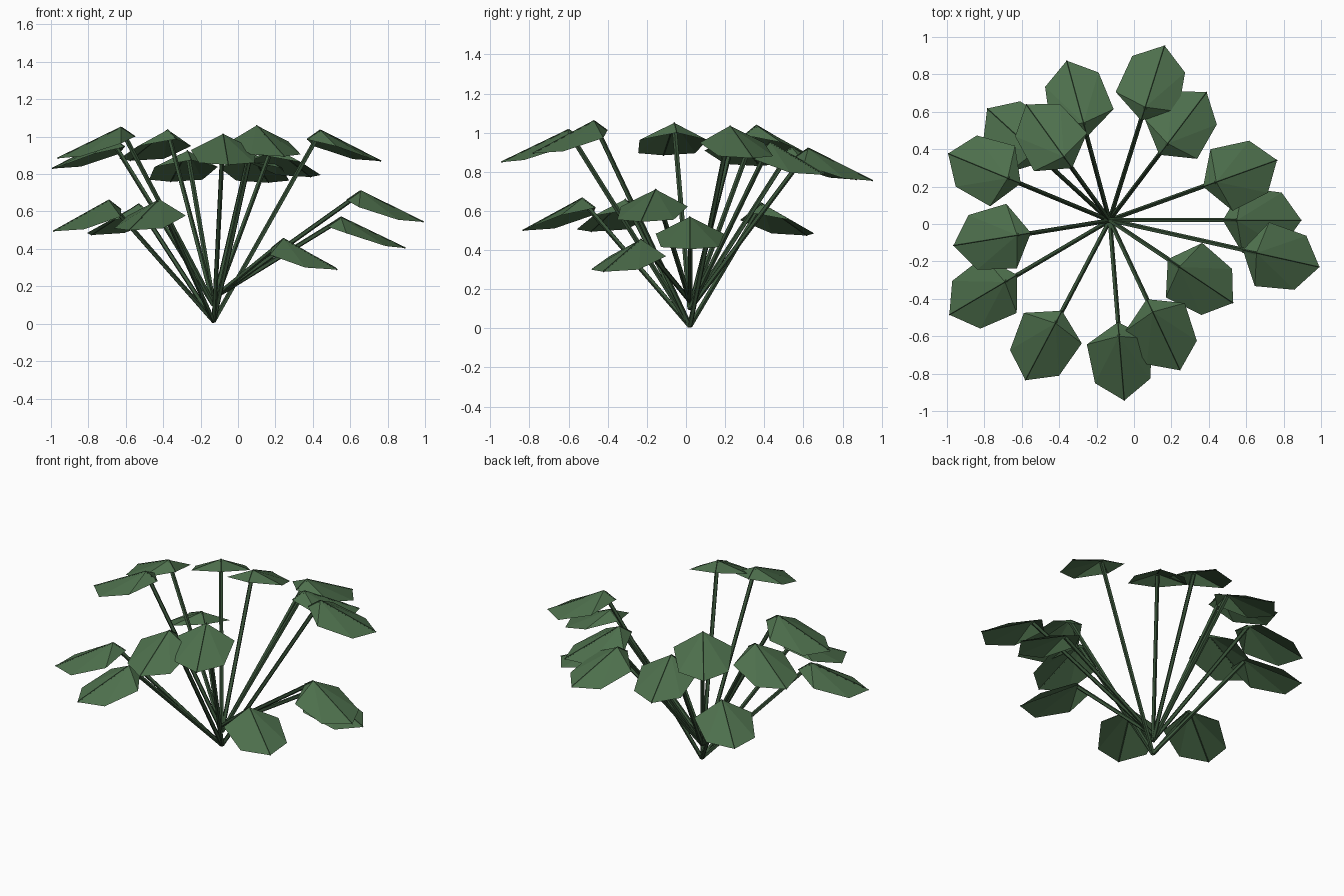
import bpy
import bmesh
import math
from mathutils import Vector

cube = bpy.data.objects.get("Cube")
if cube:
    bpy.data.objects.remove(cube, do_unlink=True)


def make_material(name, color):
    mat = bpy.data.materials.new(name)
    mat.use_nodes = True
    mat.diffuse_color = (*color, 1)
    mat.node_tree.nodes["Principled BSDF"].inputs["Base Color"].default_value = (*color, 1)
    return mat


leaf_green = make_material("leaf green", (0.075, 0.16, 0.073))
stem_green = make_material("dark stem green", (0.04, 0.085, 0.04))


def add_object(name, bm, mat):
    mesh = bpy.data.meshes.new(name)
    bm.to_mesh(mesh)
    bm.free()
    mesh.materials.append(mat)
    obj = bpy.data.objects.new(name, mesh)
    bpy.context.collection.objects.link(obj)
    return obj


def add_rod(bm, start, end, radius, sides):
    """Straight faceted rod between two points."""
    axis = end - start
    turn = axis.to_track_quat("Z", "Y")
    rings = []
    for point in (start, end):
        rings.append([bm.verts.new(point + turn @ Vector((
            radius * math.cos(math.tau * i / sides),
            radius * math.sin(math.tau * i / sides), 0))) for i in range(sides)])
    low, high = rings
    for i in range(sides):
        j = (i + 1) % sides
        bm.faces.new((low[i], low[j], high[j], high[i]))
    bm.faces.new(low[::-1])
    bm.faces.new(high)


# Leaf outline around its peak: outward distance, half width, drop
BACK, SHOULDER, FLANK, TIP = (-0.075, 0, -0.05), (0.03, 0.175, -0.087), (0.24, 0.148, -0.155), (0.345, 0, -0.166)


def mirrored(p):
    return (p[0], -p[1], p[2])


OUTLINE = [BACK, mirrored(SHOULDER), mirrored(FLANK), TIP, FLANK, SHOULDER]


def add_plant_leaf(number, peak, root_height):
    peak = Vector(peak)
    root = Vector((-0.13, 0.02, root_height))
    out = Vector((peak.x - root.x, peak.y - root.y, 0)).normalized()
    side = Vector((-out.y, out.x, 0))

    def place(p):
        return peak + out * p[0] + side * p[1] + Vector((0, 0, p[2]))

    # Folded blade: a fan of flat facets around the peak
    bm = bmesh.new()
    centre = bm.verts.new(peak)
    rim = [bm.verts.new(place(p)) for p in OUTLINE]
    for i, vert in enumerate(rim):
        bm.faces.new((centre, vert, rim[(i + 1) % len(rim)]))
    add_object(f"leaf_{number}", bm, leaf_green)

    # Fine midrib along the fold
    bm = bmesh.new()
    add_rod(bm, place(BACK), peak, 0.004, 4)
    add_rod(bm, peak, place(TIP), 0.004, 4)
    add_object(f"midrib_{number}", bm, stem_green)

    # Stem
    bm = bmesh.new()
    add_rod(bm, root, peak - Vector((0, 0, 0.012)), 0.013, 5)
    add_object(f"stem_{number}", bm, stem_green)


# Leaf peaks, grouped by the height where their stems start
LOW, MIDDLE, HIGH = 0.012, 0.1, 0.14
GROUPS = {
    LOW: [(0.10, -0.47, 1.06), (-0.08, -0.60, 1.015), (-0.42, -0.53, 0.665),
          (-0.69, -0.31, 0.66), (-0.53, 0.385, 0.64), (0.44, 0.225, 1.035)],
    MIDDLE: [(-0.625, -0.06, 1.05), (-0.675, 0.245, 0.995), (-0.375, 0.36, 1.037),
             (-0.27, 0.54, 0.925), (0.06, 0.625, 0.92), (0.18, 0.43, 0.95)],
    HIGH: [(0.55, 0.02, 0.57), (0.655, -0.155, 0.71), (0.243, -0.23, 0.455)],
}

count = 0
for height, peaks in GROUPS.items():
    for peak in peaks:
        count += 1
        add_plant_leaf(count, peak, height)
